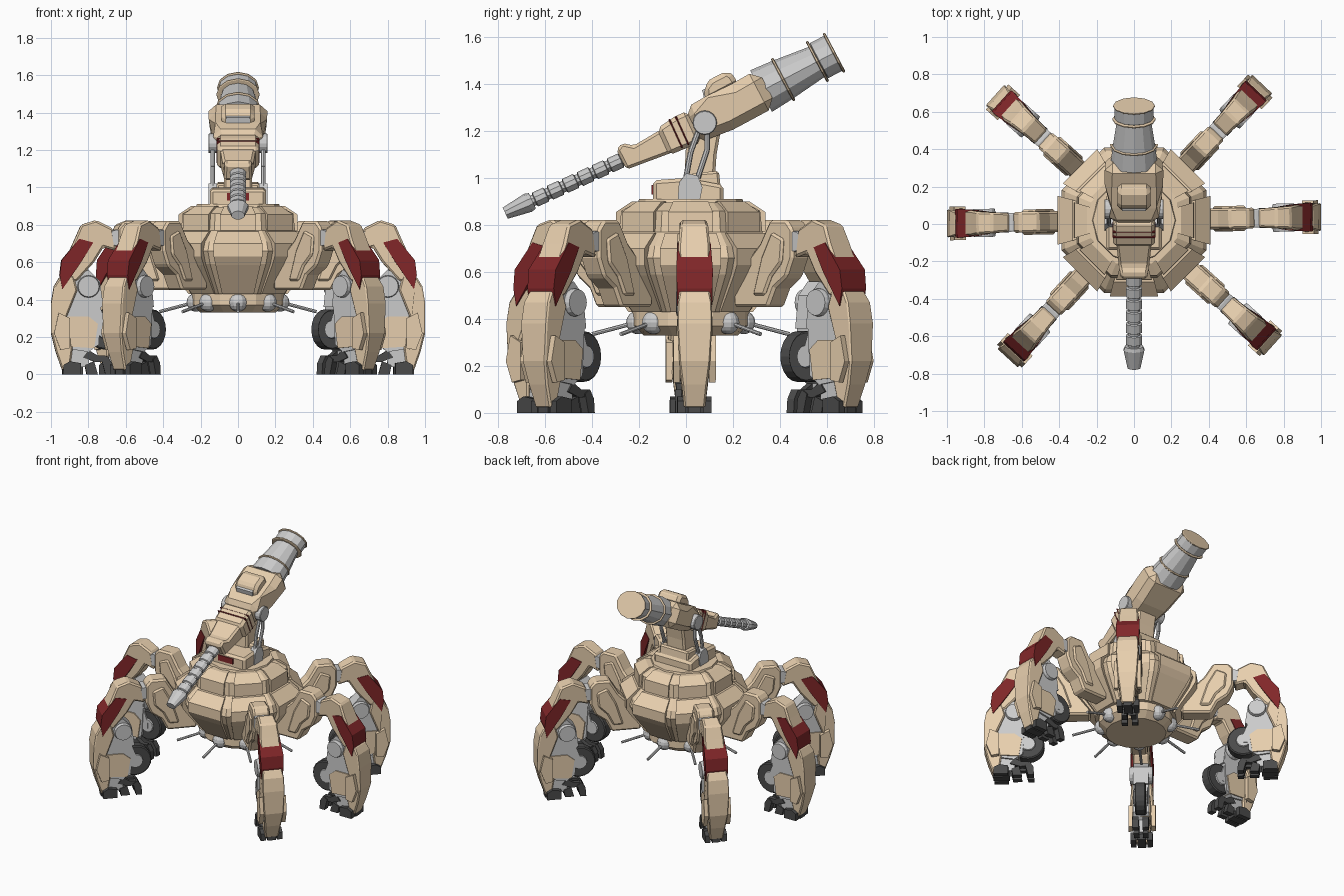
import bpy, bmesh
from math import sin, cos, pi, radians
from mathutils import Matrix, Vector

def material(name, r, g, b):
    m = bpy.data.materials.new(name)
    m.diffuse_color = (r, g, b, 1)
    return m

TAN = material("tan", .80, .62, .42)
RED = material("dark_red", .22, .02, .022)
DARK = material("dark_grey", .07, .07, .07)
T, R, I = Matrix.Translation, Matrix.Rotation, Matrix.Identity(4)

def finish(name, bm, mat, M, bevel=0):
    bmesh.ops.recalc_face_normals(bm, faces=bm.faces[:])
    me = bpy.data.meshes.new(name)
    bm.to_mesh(me)
    bm.free()
    if mat:
        me.materials.append(mat)
    ob = bpy.data.objects.new(name, me)
    bpy.context.collection.objects.link(ob)
    ob.matrix_world = M
    if bevel:
        b = ob.modifiers.new("chamfer", 'BEVEL')
        b.width, b.segments = bevel, 1
    return ob

def plate(name, pts, mat=None, M=I, w=None, bevel=0, y=0):
    """Side profile (x, z[, half width]) thickened along local y."""
    bm = bmesh.new()
    pts = [(p[0], p[1], p[2] if len(p) > 2 else w) for p in pts]
    a = [bm.verts.new((x, y - h, z)) for x, z, h in pts]
    b = [bm.verts.new((x, y + h, z)) for x, z, h in pts]
    bm.faces.new(a)
    bm.faces.new(b[::-1])
    for i in range(len(a)):
        j = (i + 1) % len(a)
        bm.faces.new((a[i], a[j], b[j], b[i]))
    return finish(name, bm, mat, M, bevel)

def lathe(name, prof, n, mat=None, M=I, squash=1, turn=0):
    """Revolve (radius, z) about local z; x can be squashed."""
    bm = bmesh.new()
    rings = [[bm.verts.new((r * squash * cos(turn + 2 * pi * k / n), r * sin(turn + 2 * pi * k / n), z))
              for k in range(n)] for r, z in prof]
    for a, b in zip(rings, rings[1:]):
        for k in range(n):
            j = (k + 1) % n
            bm.faces.new((a[k], a[j], b[j], b[k]))
    bm.faces.new(rings[0])
    bm.faces.new(rings[-1])
    return finish(name, bm, mat, M)

def disc(name, x, z, r, h, mat=None, M=I, n=16, y=0):
    return lathe(name, [(r * .93, -h), (r, -h * .8), (r, h * .8), (r * .93, h)], n, mat,
                 M @ T((x, y, z)) @ R(pi / 2, 4, 'X'))

def rod(name, a, b, r, mat=None, M=I, n=8):
    a, b = Vector(a), Vector(b)
    q = (b - a).to_track_quat('Z', 'Y').to_matrix().to_4x4()
    return lathe(name, [(r, 0), (r, (b - a).length)], n, mat, M @ T(a) @ q)

C = T((0, .02, 0))

# hull core, upper tier and belly dish
lathe("hull_core", [(.27, .43), (.39, .59), (.42, .66), (.40, .71), (.33, .77), (.32, .86), (.25, .895)],
      8, TAN, C, turn=pi / 8)
lathe("belly_dish", [(.20, .33), (.25, .37), (.25, .44)], 16, TAN, C)
lathe("turret_ring", [(.23, .88), (.22, .91)], 12, TAN, C)

# eight raised armour panels, with a ball gun under each
for k in range(8):
    M = C @ R(k * pi / 4, 4, 'Z')
    plate("hull_panel", [(.2, .43, .05), (.265, .43, .085), (.38, .585, .12), (.408, .63, .13), (.408, .70, .13),
                         (.33, .765, .11), (.2, .775, .06)], TAN, M)
    plate("upper_panel", [(.1, .77, .03), (.32, .77, .095), (.318, .855, .095), (.25, .90, .075), (.1, .90, .03)],
          TAN, M)
    lathe("ball_mount", [(.05 * sin(a * pi / 8), -.05 * cos(a * pi / 8)) for a in (.3, 1, 2, 3, 4, 5, 6, 7, 7.7)],
          12, None, M @ T((.225, 0, .385)))
    rod("ball_gun", (.25, 0, .38), (.42, 0, .335), .009, None, M)

# six identical legs: radial profiles
for ang in (1, 46.7, 138, 181, 227.5, 318):
    M = C @ R(radians(ang), 4, 'Z')
    plate("hip_arm", [(.30, .45), (.50, .45), (.54, .53), (.61, .58), (.645, .66), (.645, .78), (.61, .82),
                      (.51, .82), (.45, .72), (.39, .66), (.30, .62)], TAN, M, .056, .012)
    plate("hip_cover", [(.42, .50), (.49, .50), (.53, .58), (.59, .64), (.60, .74), (.53, .77), (.47, .66)],
          TAN, M, .068, .01)
    disc("hip_joint", .65, .73, .045, .05, None, M)
    plate("thigh_armour", [(.65, .66, .05), (.67, .78, .05), (.76, .825, .055), (.84, .80, .06), (.875, .72, .068),
                           (.93, .60, .068), (.94, .48, .06), (.86, .50, .06), (.77, .60, .055), (.72, .68, .05)],
          TAN, M, bevel=.01)
    plate("knee_guard", [(.775, .705, .06), (.85, .725, .07), (.945, .61, .078), (.955, .53, .075),
                         (.94, .455, .075), (.84, .60, .07)], RED, M)
    disc("knee_joint", .80, .47, .06, .075, None, M)
    plate("knee_link", [(.72, .36), (.74, .50), (.80, .56), (.88, .52), (.88, .36)], None, M, .05)
    plate("shin_frame", [(.73, .42), (.90, .47), (.93, .14), (.80, .12), (.745, .16)], None, M, .052)
    plate("shin_inset", [(.75, .27), (.80, .31), (.91, .31), (.92, .15), (.77, .14)], TAN, M, .06)
    plate("shin_armour", [(.88, .53, .06), (.955, .52, .065), (.985, .47, .075), (1.0, .38, .078), (1.0, .22, .068),
                          (.975, .12, .055), (.94, .02, .045), (.90, .03, .045), (.885, .14, .06),
                          (.92, .30, .078), (.86, .45, .068)], TAN, M, bevel=.008)
    for s in (-1, 1):
        plate("shin_fin", [(.90, .30), (.96, .33), (.985, .22), (.95, .13), (.90, .14)], TAN, M, .014, y=s * .076)
        # outer toe and articulated inner claw
        plate("outer_toe", [(.84, 0), (.935, 0), (.935, .05), (.90, .07), (.84, .06)], DARK, M, .018, y=s * .055)
        plate("claw_arm", [(.80, .13), (.75, .10), (.71, .10), (.70, .07), (.76, .065), (.83, .09)],
              DARK, M, .016, y=s * .032)
        plate("claw_tip", [(.70, .10), (.73, .08), (.71, .0), (.67, 0), (.675, .06)], DARK, M, .02, y=s * .034)
        plate("claw_heel", [(.75, 0), (.81, 0), (.82, .05), (.77, .07)], DARK, M, .018, y=s * .03)
    plate("middle_toe", [(.83, 0), (.94, 0), (.94, .05), (.90, .075), (.83, .06)], DARK, M, .028)
    plate("ankle", [(.80, .04), (.90, .04), (.92, .16), (.79, .15)], None, M, .04)
    disc("wheel", .71, .24, .108, .036, DARK, M, 20)
    disc("wheel_hub", .71, .24, .05, .045, None, M, 12)
    plate("wheel_fork", [(.70, .22), (.70, .26), (.76, .42), (.82, .42), (.80, .30), (.76, .22)], None, M, .046)

# turret base and pedestal (local x runs front to back)
S = R(pi / 2, 4, 'Z')
plate("turret_front_box", [(-.14, .89), (-.14, .99), (.0, 1.0), (.16, .97), (.16, .89)], TAN, S, .15, .015)
plate("turret_rear_box", [(.0, .89), (.02, 1.02), (.14, 1.03), (.155, .89)], TAN, S, .115, .01)
plate("pedestal", [(-.01, .95), (.0, 1.14), (.03, 1.25), (.16, 1.27), (.13, 1.10), (.12, .95)], TAN, S, .075, .012)
plate("sensor_light", [(-.146, .93), (-.146, .97), (-.12, .97), (-.12, .93)], RED, S, .06)
for s in (-1, 1):
    y = s * .135
    plate("arm_foot", [(-.035, .91), (.06, .91), (.07, .96), (.05, 1.01), (.0, 1.02), (-.03, .98)],
          None, S, .022, y=y)
    disc("arm_pivot", .08, 1.235, .052, .024, None, S, y=y)
    for a, b in (((.0, 1.0), (.02, 1.11)), ((.02, 1.11), (.06, 1.22)), ((.05, 1.0), (.09, 1.12)),
                 ((.09, 1.12), (.09, 1.22))):
        rod("arm_strut", (a[0], y, a[1]), (b[0], y, b[1]), .012, None, S)

# cannon: front and rear frames tilt slightly differently
def tilt(deg):
    return T((0, -.017, 1.193)) @ R(radians(deg), 4, 'X') @ S

F, B = tilt(24.5), tilt(27.7)
ALONG = R(pi / 2, 4, 'Y')
barrel = [(.036, -.827), (.058, -.72), (.05, -.70), (.033, -.70)]
for i in range(6):
    z = -.69 + i * .07
    barrel += [(.034, z), (.045, z + .004), (.045, z + .054), (.034, z + .058)]
lathe("front_barrel", barrel + [(.034, -.2)], 10, None, F @ ALONG, .72)
plate("barrel_shroud", [(-.28, -.045, .075), (-.07, -.06, .095), (-.07, .05, .095), (-.21, .035, .08),
                        (-.25, .065, .07), (-.285, .05, .07)], TAN, F, bevel=.012)
plate("banded_section", [(-.09, -.065), (-.09, .06), (.0, .075), (.06, .075), (.06, -.07)], TAN, F, .112, .018)
for s in (-.03, 0):
    plate("red_band", [(s, -.06), (s, .076), (s + .008, .076), (s + .008, -.06)], RED, F, .115, .018)
plate("cannon_housing", [(.03, -.07, .115), (.20, -.09, .135), (.41, -.088, .155), (.41, .09, .155),
                         (.28, .085, .16), (.16, .09, .16), (.05, .085, .12)], TAN, B, bevel=.04)
plate("sight", [(.15, .07), (.17, .125), (.21, .145), (.29, .145), (.305, .12), (.31, .07)], TAN, B, .088, .02)
plate("sight_lens", [(.152, .09), (.16, .12), (.2, .12), (.2, .09)], None, B, .065)
lathe("rear_barrel", [(.125, .38), (.115, .48), (.112, .50), (.09, .65), (.105, .66), (.105, .735)],
      12, None, B @ ALONG, .8)
for s, r in ((.48, .122), (.645, .116), (.725, .112)):
    lathe("barrel_ring", [(r - .006, s), (r, s + .003), (r, s + .009), (r - .006, s + .012)], 12, TAN, B @ ALONG, .84)
